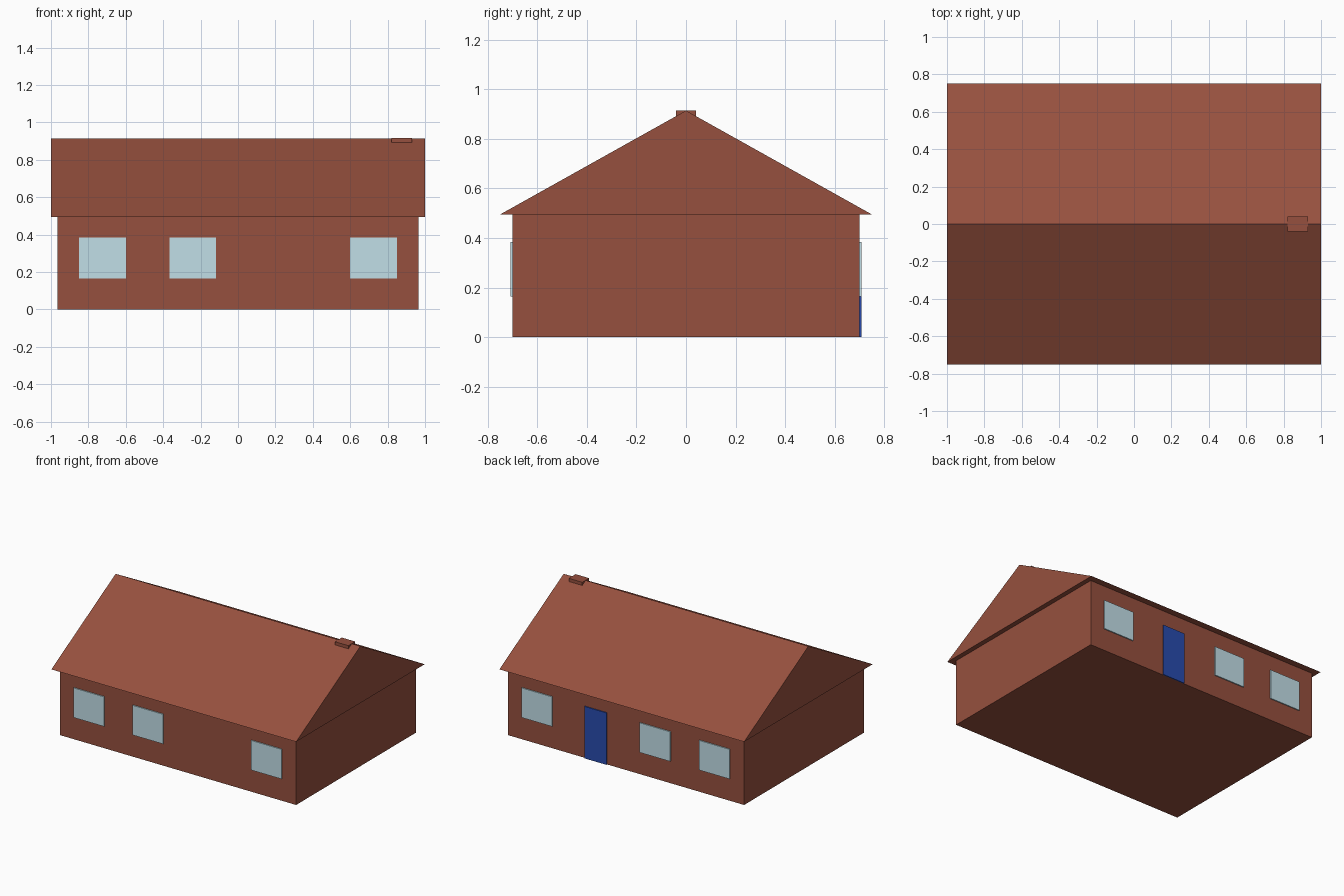
import bpy

cube = bpy.data.objects.get("Cube")
if cube:
    bpy.data.objects.remove(cube, do_unlink=True)


def material(name, rgb):
    linear = [((c / 255 + 0.055) / 1.055) ** 2.4 for c in rgb]
    mat = bpy.data.materials.new(name)
    mat.use_nodes = True
    mat.diffuse_color = (*linear, 1)
    mat.node_tree.nodes["Principled BSDF"].inputs["Base Color"].default_value = (*linear, 1)
    return mat


brick = material("brick_brown", (150, 80, 62))
glass = material("pale_blue_glass", (195, 224, 233))
paint = material("blue_door_paint", (40, 75, 174))


def prism(name, profile, x0, x1, mat):
    """Extrude a counter-clockwise (y, z) profile along x."""
    n = len(profile)
    verts = [(x, y, z) for x in (x0, x1) for y, z in profile]
    faces = [tuple(reversed(range(n))), tuple(range(n, 2 * n))]
    faces += [(i, (i + 1) % n, (i + 1) % n + n, i + n) for i in range(n)]
    mesh = bpy.data.meshes.new(name)
    mesh.from_pydata(verts, [], faces)
    mesh.materials.append(mat)
    obj = bpy.data.objects.new(name, mesh)
    bpy.context.collection.objects.link(obj)
    return obj


def box(name, x0, x1, y0, y1, z0, z1, mat):
    return prism(name, [(y0, z0), (y1, z0), (y1, z1), (y0, z1)], x0, x1, mat)


WALL_X, WALL_Y, EAVE, RIDGE = 0.965, 0.70, 0.495, 0.914
SILL, HEAD, PLATE = 0.164, 0.383, 0.008

# Main body and gabled roof
box("walls", -WALL_X, WALL_X, -WALL_Y, WALL_Y, 0, EAVE, brick)
prism("roof", [(-0.75, EAVE), (0.75, EAVE), (0, RIDGE)], -1, 1, brick)

# Low chimney straddling the ridge
box("chimney", 0.82, 0.93, -0.04, 0.04, 0.85, RIDGE + 0.001, brick)

# Windows on both long walls
for side, y0, y1 in (("front", -WALL_Y - PLATE, -WALL_Y),
                     ("back", WALL_Y, WALL_Y + PLATE)):
    for i, x in enumerate((-0.725, -0.242, 0.725), 1):
        box(f"{side}_window_{i}", x - 0.125, x + 0.125, y0, y1, SILL, HEAD, glass)

# Back door
box("back_door", 0.155, 0.335, WALL_Y, WALL_Y + PLATE, 0, HEAD, paint)
